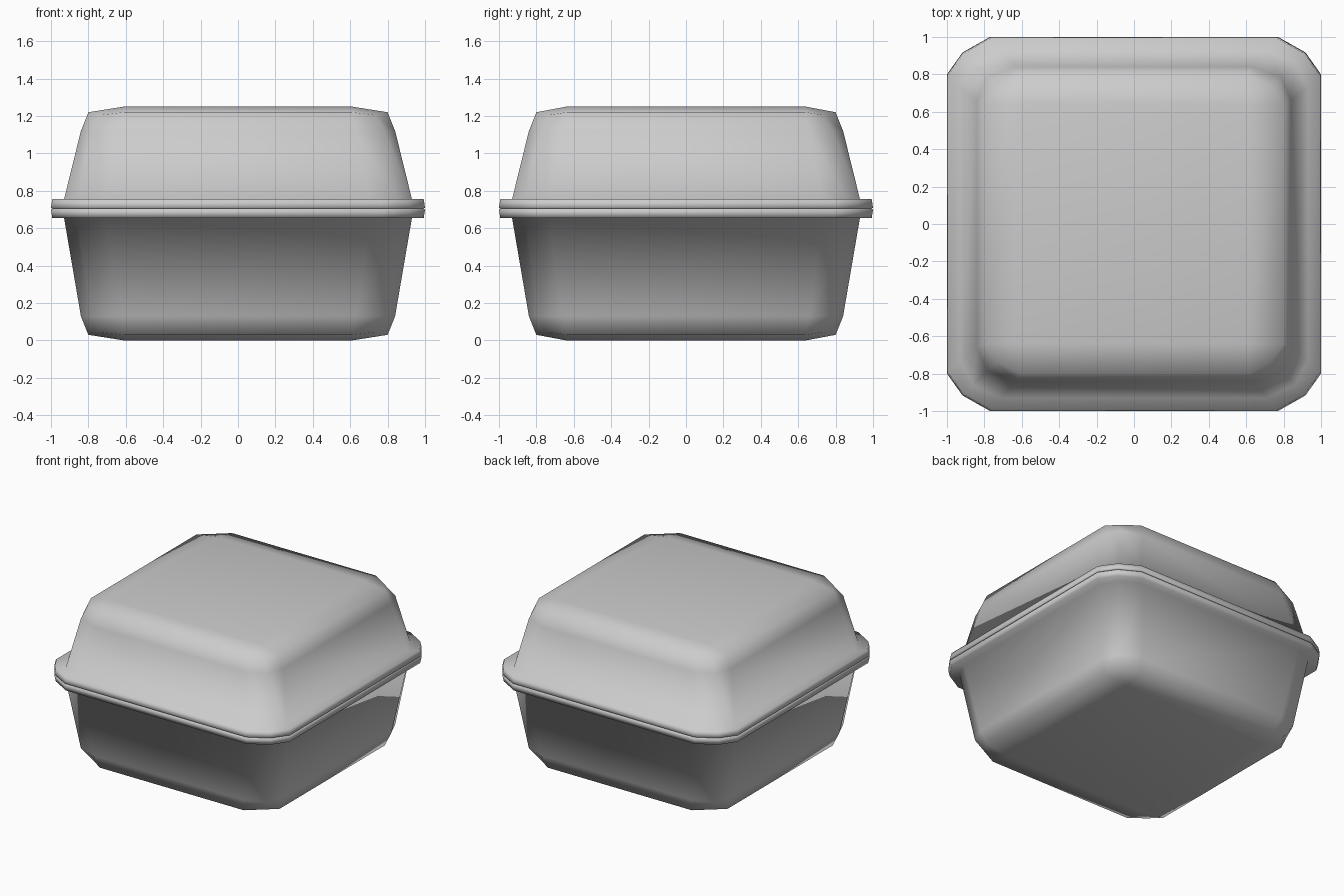
import bpy
import bmesh

if "Cube" in bpy.data.objects:
    bpy.data.objects.remove(bpy.data.objects["Cube"])

# Each ring: half extent, corner start x, corner start y, corner middle, z, z of corner middle
RINGS = [
    (None, 0.61, 0.64, None, 0.00, 0.00),    # flat panel, square corners
    (0.80, 0.61, 0.64, 0.735, 0.03, 0.045),  # rounded edge
    (0.84, 0.63, 0.66, 0.785, 0.13, 0.13),   # start of the sloping wall
    (0.93, 0.71, 0.73, 0.86, 0.655, 0.655),  # wall meets rim
    (0.993, 0.765, 0.79, 0.91, 0.655, 0.655),  # rim face
    (1.00, 0.77, 0.80, 0.917, 0.70, 0.70),   # rim side
    (0.99, 0.765, 0.79, 0.91, 0.705, 0.705),  # seam
    (0.93, 0.71, 0.73, 0.86, 0.705, 0.705),  # inner return
]


def ring_points(e, a, b, m, z, zm):
    if e is None:
        corner = [(a, b, z)] * 3
    else:
        corner = [(e, b, z), (m, m, zm), (a, e, z)]
    pts = []
    for sx, sy in ((1, 1), (-1, 1), (-1, -1), (1, -1)):
        quarter = corner if sx * sy > 0 else corner[::-1]
        pts += [(x * sx, y * sy, h) for x, y, h in quarter]
    return pts


def half_shell(name, remap_z, flip):
    bm = bmesh.new()
    loops = []
    for ring in RINGS:
        loops.append([bm.verts.new((x, y, remap_z(z)))
                      for x, y, z in ring_points(*ring)])
    for lo, hi in zip(loops, loops[1:]):
        n = len(lo)
        for i in range(n):
            j = (i + 1) % n
            bm.faces.new((lo[i], lo[j], hi[j], hi[i]))
    bm.faces.new(loops[0][::-1])
    bmesh.ops.remove_doubles(bm, verts=bm.verts[:], dist=1e-5)
    if flip:
        bmesh.ops.reverse_faces(bm, faces=bm.faces[:])
    for f in bm.faces:
        f.smooth = True
    mesh = bpy.data.meshes.new(name)
    bm.to_mesh(mesh)
    bm.free()
    obj = bpy.data.objects.new(name, mesh)
    bpy.context.collection.objects.link(obj)
    return obj


# Lower tray
half_shell("box_base", lambda z: z, False)


# Lid: mirrored about the seam, with a slightly shorter wall
def lid_z(z):
    if z >= 0.655:
        return 1.41 - z
    return 1.25 - z


half_shell("box_lid", lid_z, True)
